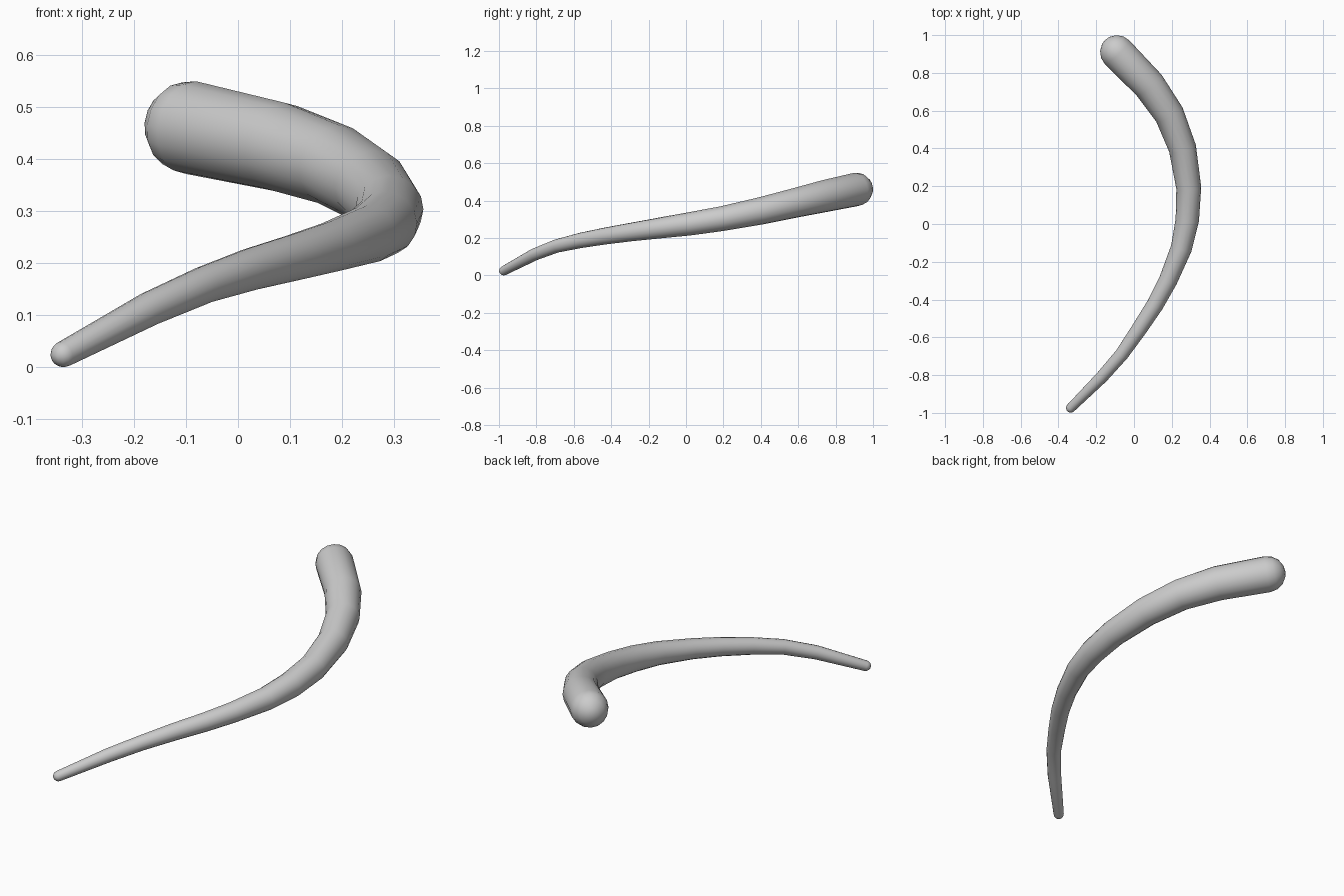
import bpy, bmesh, math
from mathutils import Vector

if "Cube" in bpy.data.objects:
    bpy.data.objects.remove(bpy.data.objects["Cube"])

SIDES = 16
# Centreline of the horn: x, y, z, radius from thick end to tip
PATH = [
    (-0.09, 0.91, 0.46, 0.09), (0.08, 0.735, 0.423, 0.086), (0.187, 0.58, 0.387, 0.079),
    (0.257, 0.40, 0.345, 0.073), (0.29, 0.19, 0.303, 0.066), (0.282, 0.02, 0.276, 0.062),
    (0.25, -0.13, 0.255, 0.056), (0.18, -0.30, 0.231, 0.049), (0.11, -0.43, 0.211, 0.045),
    (0.025, -0.56, 0.188, 0.041), (-0.065, -0.69, 0.158, 0.036),
    (-0.17, -0.81, 0.112, 0.033), (-0.335, -0.974, 0.025, 0.025),
]
pts = [Vector(p[:3]) for p in PATH]
rad = [p[3] for p in PATH]
tans = [(pts[min(i + 1, len(pts) - 1)] - pts[max(i - 1, 0)]).normalized() for i in range(len(pts))]

# Rings along the path, with hemispherical rings at both ends
STEPS = [math.radians(a) for a in (72, 48, 24)]
rings = [(pts[0] - tans[0] * rad[0] * math.sin(a), tans[0], rad[0] * math.cos(a)) for a in STEPS]
rings += list(zip(pts, tans, rad))
rings += [(pts[-1] + tans[-1] * rad[-1] * math.sin(a), tans[-1], rad[-1] * math.cos(a)) for a in reversed(STEPS)]

bm = bmesh.new()
loops = []
for c, t, r in rings:
    side = t.cross(Vector((0, 0, 1))).normalized()
    up = side.cross(t)
    loops.append([bm.verts.new(c + r * (side * math.cos(a) + up * math.sin(a)))
                  for a in (2 * math.pi * k / SIDES for k in range(SIDES))])
for a, b in zip(loops, loops[1:]):
    for k in range(SIDES):
        n = (k + 1) % SIDES
        bm.faces.new((a[k], a[n], b[n], b[k]))

# Pole caps
for loop, pole in ((loops[0], pts[0] - tans[0] * rad[0]), (loops[-1], pts[-1] + tans[-1] * rad[-1])):
    v = bm.verts.new(pole)
    for k in range(SIDES):
        bm.faces.new((loop[k], loop[(k + 1) % SIDES], v))
bmesh.ops.recalc_face_normals(bm, faces=bm.faces)
for f in bm.faces:
    f.smooth = True

mesh = bpy.data.meshes.new("curved_horn")
bm.to_mesh(mesh)
bm.free()
bpy.context.collection.objects.link(bpy.data.objects.new("curved_horn", mesh))
